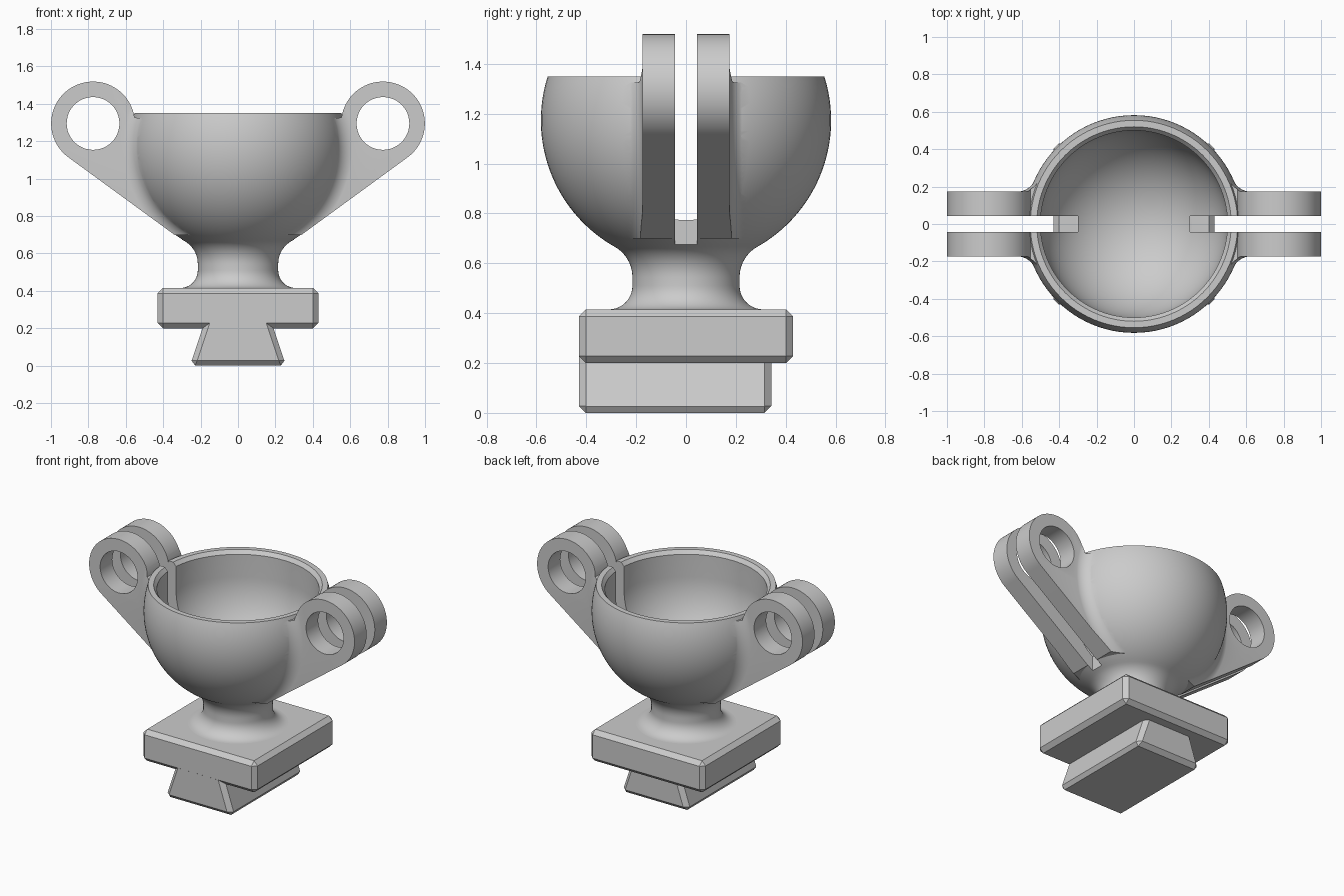
import bpy, bmesh
from math import sin, cos, pi, sqrt, atan2, asin, radians
from mathutils import Vector

cube = bpy.data.objects.get("Cube")
if cube:
    bpy.data.objects.remove(cube, do_unlink=True)

grey = bpy.data.materials.new("plain grey")
grey.use_nodes = True
grey.diffuse_color = (0.6, 0.6, 0.6, 1)
grey.node_tree.nodes["Principled BSDF"].inputs["Base Color"].default_value = (0.6, 0.6, 0.6, 1)

# Main dimensions
R, CZ, RIM = 0.582, 1.173, 1.35          # bowl radius, centre height, rim height
INNER = 0.5                              # cavity radius
NECK, NECK_FILLET, FOOT_FILLET = 0.215, 0.14, 0.095
PLATE_TOP, PLATE_BOTTOM, PLATE_HALF, CHAMFER = 0.415, 0.2, 0.43, 0.028
EAR_X, EAR_Z, EAR_R, HOLE_R = 0.775, 1.295, 0.224, 0.141
EAR_Y, SLOT_Y, SLOT_X = 0.174, 0.044, 0.3


def finish(name, bm):
    bmesh.ops.remove_doubles(bm, verts=bm.verts, dist=1e-5)
    bmesh.ops.recalc_face_normals(bm, faces=bm.faces)
    mesh = bpy.data.meshes.new(name)
    bm.to_mesh(mesh)
    bm.free()
    mesh.materials.append(grey)
    ob = bpy.data.objects.new(name, mesh)
    bpy.context.collection.objects.link(ob)
    return ob


def arc(cx, cy, r, a0, a1, n):
    return [(cx + r * cos(a0 + (a1 - a0) * i / n), cy + r * sin(a0 + (a1 - a0) * i / n))
            for i in range(n + 1)]


def lathe(name, points, axis="Z", centre=(0, 0, 0), steps=96):
    """Revolve (radius, height) points about an axis."""
    bm = bmesh.new()
    c = Vector(centre)
    vs = [bm.verts.new(c + Vector((r, 0, h) if axis == "Z" else (r, h, 0))) for r, h in points]
    es = [bm.edges.new(pair) for pair in zip(vs, vs[1:])]
    bmesh.ops.spin(bm, geom=vs + es, cent=c, angle=2 * pi, steps=steps, use_duplicate=False,
                   axis=(0, 0, 1) if axis == "Z" else (0, 1, 0))
    return finish(name, bm)


def prism(name, outline, y0, y1, side=1):
    """Extrude an (x, z) outline along y."""
    bm = bmesh.new()
    face = bm.faces.new([bm.verts.new((side * x, y0, z)) for x, z in outline])
    out = bmesh.ops.extrude_face_region(bm, geom=[face])["geom"]
    bmesh.ops.translate(bm, vec=(0, y1 - y0, 0),
                        verts=[g for g in out if isinstance(g, bmesh.types.BMVert)])
    return finish(name, bm)


def rect(x0, x1, z0, z1):
    return [(x0, z0), (x1, z0), (x1, z1), (x0, z1)]


def combine(target, other, operation):
    mod = target.modifiers.new(operation.lower(), "BOOLEAN")
    mod.operation, mod.solver, mod.object = operation, "EXACT", other
    bpy.context.view_layer.objects.active = target
    bpy.ops.object.modifier_apply(modifier=mod.name)
    bpy.data.objects.remove(other, do_unlink=True)


def chamfer(ob, keep=lambda e: True):
    bm = bmesh.new()
    bm.from_mesh(ob.data)
    bmesh.ops.bevel(bm, geom=[e for e in bm.edges if keep(e)], offset=CHAMFER,
                    segments=1, affect="EDGES")
    bm.to_mesh(ob.data)
    bm.free()


# Bowl and stem as one turned solid, with rolling fillets at the neck
fr = NECK + NECK_FILLET
fz = CZ - sqrt((R + NECK_FILLET) ** 2 - fr ** 2)
to_bowl = atan2(CZ - fz, -fr)
profile = [(0, PLATE_TOP - 0.02), (NECK + FOOT_FILLET, PLATE_TOP - 0.02)]
profile += arc(NECK + FOOT_FILLET, PLATE_TOP + FOOT_FILLET, FOOT_FILLET, -pi / 2, -pi, 12)
profile += arc(fr, fz, NECK_FILLET, pi, to_bowl, 10)
profile += arc(0, CZ, R, to_bowl - pi, asin((RIM - CZ) / R), 36)[1:]
profile += [(0, RIM)]
bowl = lathe("bowl_and_stem", profile)

# Arm outline: ring end tapering down to the bowl underside
root = (0.34, 0.70)
dx, dz = EAR_X - root[0], EAR_Z - root[1]
tangent = atan2(dz, dx) - asin(EAR_R / sqrt(dx * dx + dz * dz)) - pi / 2
outline = arc(EAR_X, EAR_Z, EAR_R, tangent, radians(172), 48)
outline += [(0.45, 1.32), (0.25, root[1]), root]

# Fillet between the arm sides and the bowl, turned about the cross axis
FILLET, r_in, y_in = 0.1, R - 0.001, EAR_Y - 0.0008
fy = y_in + FILLET
fx = sqrt((r_in + FILLET) ** 2 - fy ** 2)
half = arc(fx, fy, FILLET, -pi / 2, atan2(-fy, -fx), 10)
half += [(0, half[-1][1])]
blend_profile = [(r, -y) for r, y in reversed(half)] + half

for side in (1, -1):
    blend = lathe("arm_blend", blend_profile, "Y", (0, 0, CZ), 128)
    combine(blend, prism("arm_limit", outline, -0.4, 0.4, side), "INTERSECT")
    combine(bowl, prism("arm", outline, -EAR_Y, EAR_Y, side), "UNION")
    combine(bowl, blend, "UNION")

# Hollow with a chamfered mouth
hollow = arc(0, CZ, INNER, -pi / 2, 0, 28)
hollow += [(INNER, RIM - 0.025), (0.52, RIM), (0.52, 1.6), (0, 1.6)]
combine(bowl, lathe("hollow", hollow), "DIFFERENCE")

# Slots that split each arm in two, and the pin holes
for side in (1, -1):
    combine(bowl, prism("slot", rect(SLOT_X, 1.2, 0.5, 1.7), -SLOT_Y, SLOT_Y, side), "DIFFERENCE")
    hole = arc(EAR_X, EAR_Z, HOLE_R, 0, 2 * pi, 48)[:-1]
    combine(bowl, prism("pin_hole", hole, -0.5, 0.5, side), "DIFFERENCE")

bpy.ops.object.select_all(action="DESELECT")
bowl.select_set(True)
bpy.context.view_layer.objects.active = bowl
bpy.ops.object.shade_smooth_by_angle(angle=radians(25))

# Square plate
plate = prism("base_plate", rect(-PLATE_HALF, PLATE_HALF, PLATE_BOTTOM, PLATE_TOP),
              -PLATE_HALF, PLATE_HALF)
chamfer(plate)

# Dovetail foot, its top buried in the plate
dovetail = prism("dovetail_foot", [(-0.257, 0), (0.257, 0), (0.17, 0.26), (-0.17, 0.26)],
                 -PLATE_HALF + 0.0005, 0.342)
chamfer(dovetail, lambda e: min(v.co.z for v in e.verts) < 0.1)
